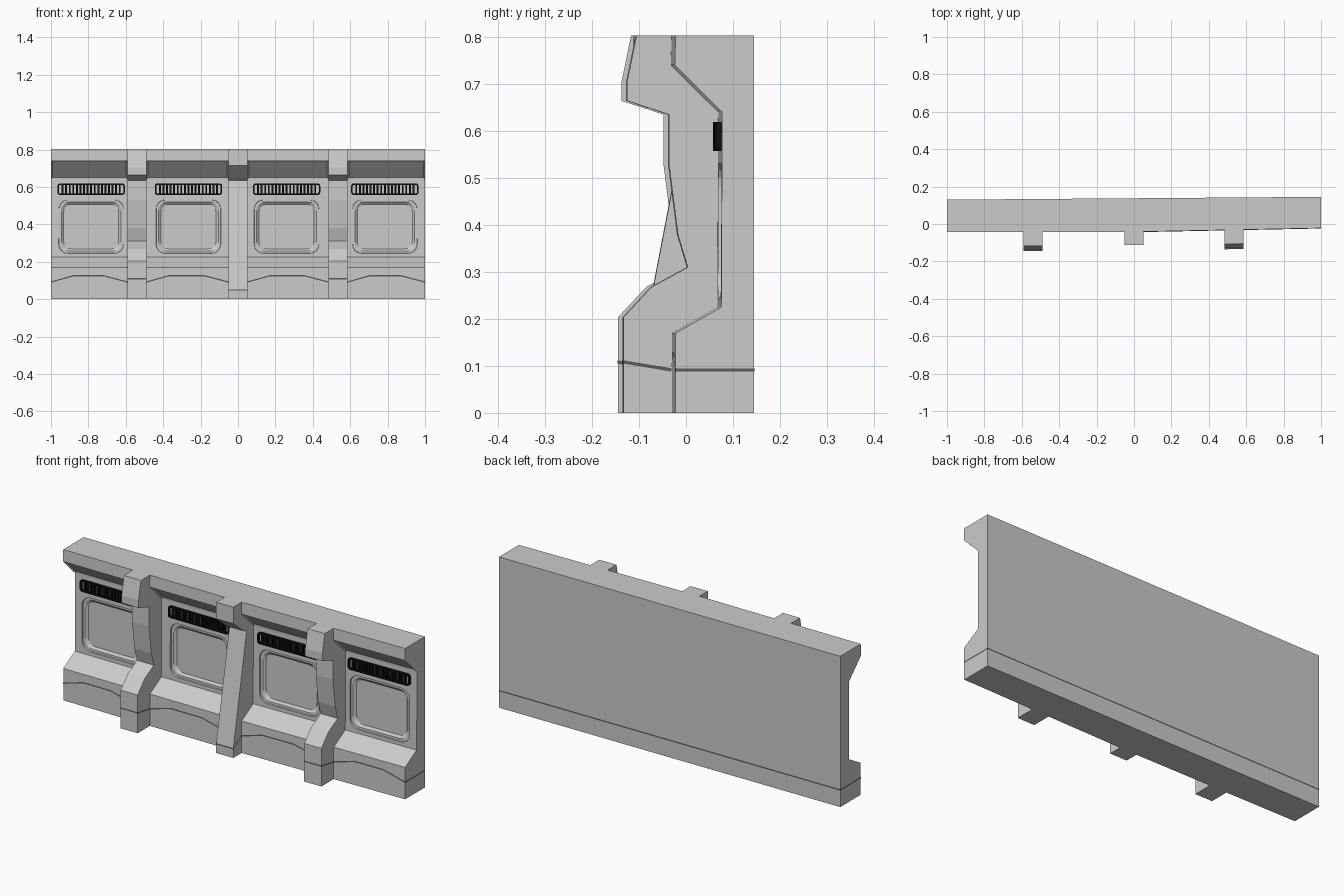
import bpy, bmesh, math

if "Cube" in bpy.data.objects:
    bpy.data.objects.remove(bpy.data.objects["Cube"])

BAYS = [-0.785, -0.265, 0.26, 0.785]
PILLARS = [-0.54, 0.0, 0.535]
HW = 0.05


def bend(x, y):
    # the wall swings back slightly on its right half
    return y + (0.0075 * (x + 1) if y > 0.12 else 0.02 * max(0, x))


def material(name, g):
    m = bpy.data.materials.new(name)
    m.diffuse_color = (g, g, g, 1)
    m.use_nodes = True
    m.node_tree.nodes["Principled BSDF"].inputs["Base Color"].default_value = m.diffuse_color
    return m


def finish(bm, name, mat=None):
    bmesh.ops.recalc_face_normals(bm, faces=bm.faces)
    me = bpy.data.meshes.new(name)
    bm.to_mesh(me)
    bm.free()
    ob = bpy.data.objects.new(name, me)
    bpy.context.collection.objects.link(ob)
    if mat:
        me.materials.append(mat)
    return ob


def apply_bend(ob):
    for v in ob.data.vertices:
        v.co.y = bend(v.co.x, v.co.y)


def loft(bm, rings, loop=False):
    vr = [[bm.verts.new(p) for p in r] for r in rings]
    n = len(vr[0])
    pairs = list(zip(vr, vr[1:])) + ([(vr[-1], vr[0])] if loop else [])
    for a, b in pairs:
        for i in range(n):
            j = (i + 1) % n
            bm.faces.new((a[i], a[j], b[j], b[i]))
    if not loop:
        bm.faces.new(vr[0])
        bm.faces.new(vr[-1])


def round_rect(cx, cz, hx, hz, r, y, seg=4):
    pts = []
    for k, (sx, sz) in enumerate([(1, 1), (-1, 1), (-1, -1), (1, -1)]):
        for s in range(seg + 1):
            a = math.pi / 2 * (k + s / seg)
            pts.append((cx + sx * (hx - r) + r * math.cos(a), y,
                        cz + sz * (hz - r) + r * math.sin(a)))
    return pts


black = material("vent_black", 0.005)
dark = material("seam_dark", 0.1)

# wall: one profile swept along x, with recessed panels under the top lip
profile = [(-0.042, 0), (-0.042, 0.17), (0.055, 0.225), (0.057, 0.64),
           (-0.044, 0.74), (-0.042, 0.803), (0.13, 0.803), (0.13, 0)]
xs = [-1] + [p + s * HW for p in PILLARS for s in (-1, 1)] + [1]
bm = bmesh.new()
loft(bm, [[(x, y, z) for y, z in profile] for x in xs])
bmesh.ops.recalc_face_normals(bm, faces=bm.faces)
lips = [f for f in bm.faces if f.normal.z < -0.5
        and f.calc_center_median().z > 0.5
        and any(abs(f.calc_center_median().x - b) < 0.05 for b in BAYS)]
bmesh.ops.inset_individual(bm, faces=lips, thickness=0.012, depth=-0.007)
wall = finish(bm, "wall")

# stepped rounded window recesses, one per bay
bm = bmesh.new()
for c in BAYS:
    loft(bm, [round_rect(c, 0.388, hx, hz, r, y) for hx, hz, r, y in [
        (0.178, 0.148, 0.05, 0.03), (0.172, 0.142, 0.048, 0.063),
        (0.160, 0.131, 0.045, 0.0635), (0.147, 0.119, 0.040, 0.074)]])
cutter = finish(bm, "window_cutter")
cutter.hide_render = True
mod = wall.modifiers.new("windows", 'BOOLEAN')
mod.operation = 'DIFFERENCE'
mod.solver = 'EXACT'
mod.object = cutter
dg = bpy.context.evaluated_depsgraph_get()
wall.data = bpy.data.meshes.new_from_object(wall.evaluated_get(dg))
wall.modifiers.clear()
bpy.data.objects.remove(cutter)
apply_bend(wall)

# vent grilles: rounded frame with upright slats
for i, c in enumerate(BAYS):
    bm = bmesh.new()
    z, y0, y1 = 0.588, 0.045, 0.058
    loft(bm, [round_rect(c, z, hx, hz, r, y, 3) for hx, hz, r, y in [
        (0.18, 0.031, 0.014, y0), (0.18, 0.031, 0.014, y1),
        (0.172, 0.023, 0.008, y1), (0.172, 0.023, 0.008, y0)]], loop=True)
    for k in range(17):
        x = c + (k - 8) * 0.0191
        loft(bm, [[(x + sx * 0.005, y, z + sz * 0.024)
                   for sx, sz in [(-1, -1), (1, -1), (1, 1), (-1, 1)]]
                  for y in (y0, y1)])
    apply_bend(finish(bm, f"vent_grille_{i + 1}", black))

# pillars: side outlines given a width
side = [(0.085, 0), (-0.145, 0), (-0.145, 0.203), (-0.085, 0.268),
        (-0.008, 0.31), (-0.029, 0.38), (-0.048, 0.53), (-0.048, 0.635),
        (-0.137, 0.664), (-0.137, 0.705), (-0.117, 0.803), (0.085, 0.803)]
middle = [(0.085, 0), (-0.112, 0), (-0.112, 0.05), (0.0, 0.635),
          (-0.03, 0.645), (-0.112, 0.715), (-0.112, 0.803), (0.085, 0.803)]
for px, prof, name in zip(PILLARS, (side, middle, side),
                          ("left_pillar", "middle_pillar", "right_pillar")):
    bm = bmesh.new()
    loft(bm, [[(px + s * HW, y, z) for y, z in prof] for s in (-1, 1)])
    apply_bend(finish(bm, name))

# seam line running round the whole base, arched in every bay
e = 0.0008
path = []
for i, (a, b) in enumerate(zip(xs[::2], xs[1::2])):
    path += [(x, -0.042 - e, z) for x, z in [
        (a, 0.088), (a + 0.12, 0.122), (b - 0.13, 0.122), (b, 0.088)]]
    if i < 3:
        y, z = (-0.112, 0.046) if i == 1 else (-0.145, 0.105)
        path[-1] = (b - e, -0.042 - e, 0.088)
        path += [(b - e, y - e, z), (b + 2 * HW + e, y - e, z)]
path += [(1 + e, -0.042 - e, 0.088), (1 + e, 0.13 + e, 0.088),
         (-1 - e, 0.13 + e, 0.088), (-1 - e, -0.042 - e, 0.088)]
bm = bmesh.new()
low = [bm.verts.new(p) for p in path]
high = [bm.verts.new((x, y, z + 0.007)) for x, y, z in path]
for i in range(len(path)):
    j = (i + 1) % len(path)
    bm.faces.new((low[i], low[j], high[j], high[i]))
apply_bend(finish(bm, "base_seam", dark))
